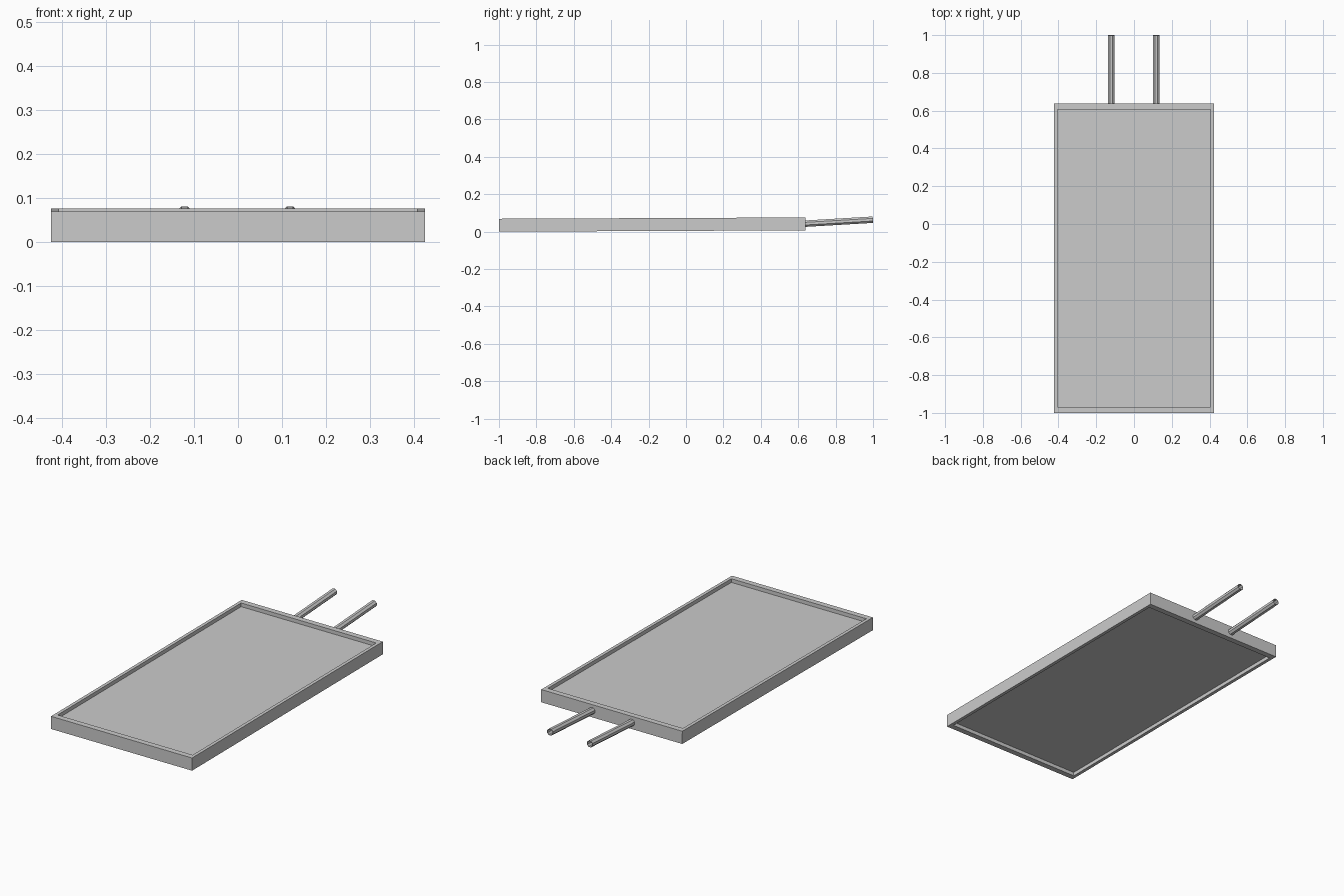
import bpy, bmesh, math
from mathutils import Matrix, Vector

if "Cube" in bpy.data.objects:
    bpy.data.objects.remove(bpy.data.objects["Cube"])

# The whole tray leans back very slightly about its front bottom edge
TILT = Matrix.Translation((0, -1, 0)) @ Matrix.Rotation(math.atan(0.007 / 1.64), 4, 'X')
WIDTH, LENGTH, HEIGHT = 0.848, 1.638, 0.069
SIDE, END = 0.018, 0.031


def add_object(name, bm):
    bmesh.ops.recalc_face_normals(bm, faces=bm.faces)
    mesh = bpy.data.meshes.new(name)
    bm.to_mesh(mesh)
    bm.free()
    obj = bpy.data.objects.new(name, mesh)
    bpy.context.collection.objects.link(obj)
    return obj


def rim(bm, dx, dy, z):
    x, y0, y1 = WIDTH / 2 - dx, dy, LENGTH - dy
    return [bm.verts.new(TILT @ Vector((px, py, z)))
            for px, py in ((-x, y0), (x, y0), (x, y1), (-x, y1))]


def bridge(bm, a, b):
    for i in range(4):
        j = (i + 1) % 4
        bm.faces.new((a[i], a[j], b[j], b[i]))


# Rectangular frame, open top and bottom
bm = bmesh.new()
loops = [rim(bm, 0, 0, 0), rim(bm, 0, 0, HEIGHT),
         rim(bm, SIDE, END, HEIGHT), rim(bm, SIDE, END, 0)]
for i in range(4):
    bridge(bm, loops[i], loops[(i + 1) % 4])
add_object("frame", bm)

# Panel recessed on both faces
bm = bmesh.new()
low, high = rim(bm, SIDE, END, 0.02), rim(bm, SIDE, END, 0.049)
bridge(bm, low, high)
bm.faces.new(low)
bm.faces.new(high)
add_object("panel", bm)

# Two hollow octagonal rods rising gently from the back of the frame
start, end = Vector((0, 0.625, 0.042)), Vector((0, 0.999, 0.064))
axis = end - start
for side, x in (("left", -0.121), ("right", 0.118)):
    bm = bmesh.new()
    bmesh.ops.create_cone(bm, cap_ends=False, segments=8, radius1=0.0185,
                          radius2=0.0185, depth=axis.length)
    place = (Matrix.Translation((start + end) / 2 + Vector((x, 0, 0)))
             @ axis.to_track_quat('Z', 'Y').to_matrix().to_4x4()
             @ Matrix.Rotation(math.pi / 8, 4, 'Z'))
    bmesh.ops.transform(bm, matrix=place, verts=bm.verts)
    rod = add_object(side + "_rod", bm)
    wall = rod.modifiers.new("wall", 'SOLIDIFY')
    wall.thickness = 0.003
    wall.offset = -1
